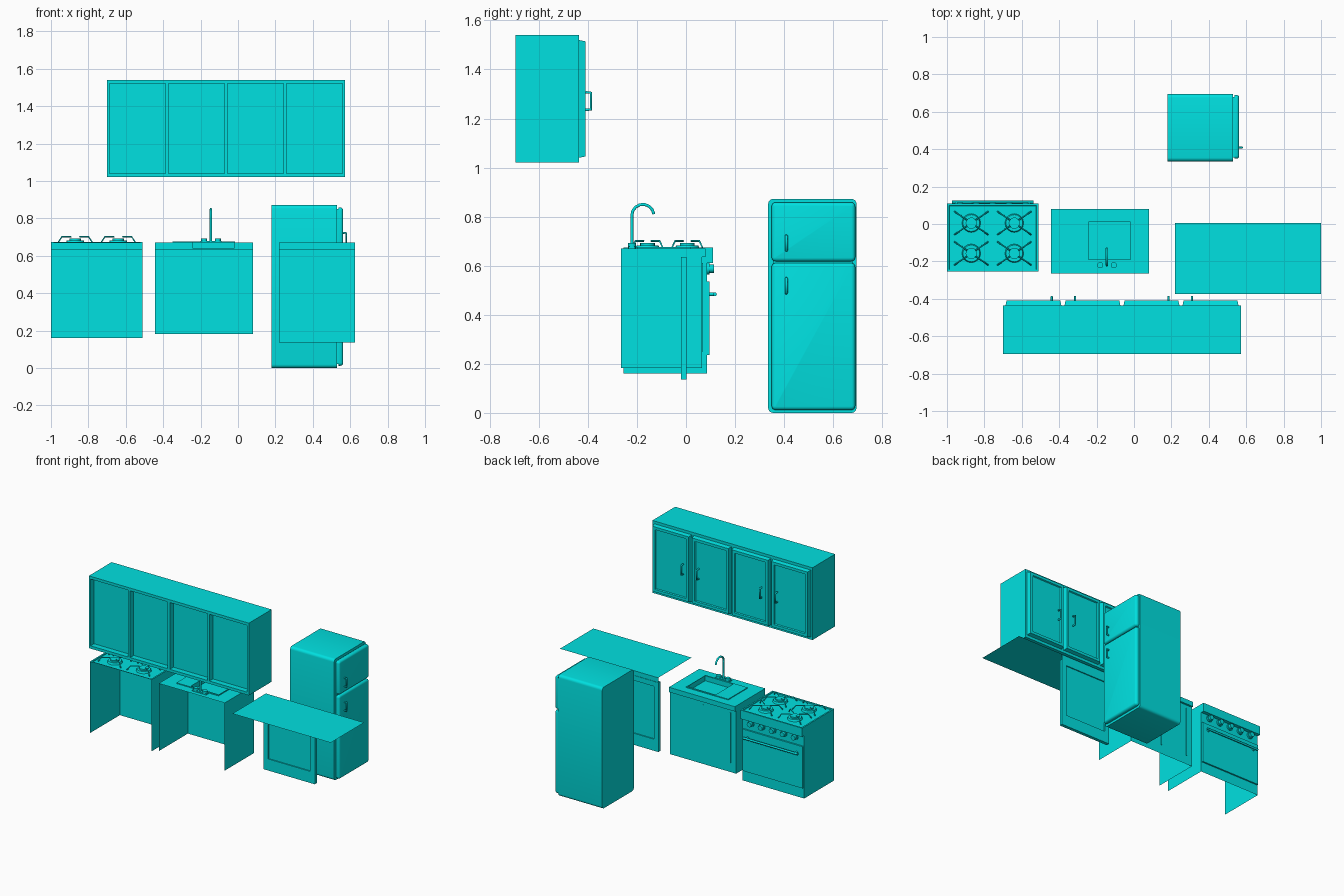
import bpy, bmesh, math
from mathutils import Vector, Matrix

if "Cube" in bpy.data.objects:
    bpy.data.objects.remove(bpy.data.objects["Cube"])

mat = bpy.data.materials.new("cyan")
mat.diffuse_color = (0.0, 0.75, 0.75, 1)
mat.use_nodes = True
mat.node_tree.nodes["Principled BSDF"].inputs["Base Color"].default_value = mat.diffuse_color
DIRS = {'-x': (-1, 0, 0), '+x': (1, 0, 0), '-y': (0, -1, 0), '+y': (0, 1, 0), '-z': (0, 0, -1), '+z': (0, 0, 1)}


def finish(name, bm, smooth=False):
    me = bpy.data.meshes.new(name)
    bm.to_mesh(me)
    bm.free()
    ob = bpy.data.objects.new(name, me)
    bpy.context.collection.objects.link(ob)
    me.materials.append(mat)
    if smooth:
        bpy.context.view_layer.objects.active = ob
        bpy.ops.object.select_all(action='DESELECT')
        ob.select_set(True)
        bpy.ops.object.shade_smooth_by_angle(angle=math.radians(40))
    return ob


def box(name, x, y, z, remove=(), inset=None, steps=(), round_axis=None, round_all=0, r=0.02):
    """Box from ranges; faces can be removed, inset in steps, or edges rounded."""
    bm = bmesh.new()
    bmesh.ops.create_cube(bm, size=1)
    lo, hi = Vector((x[0], y[0], z[0])), Vector((x[1], y[1], z[1]))
    for v in bm.verts:
        v.co = Vector([lo[i] if v.co[i] < 0 else hi[i] for i in range(3)])
    bm.normal_update()

    def face(d):
        return max(bm.faces, key=lambda f: f.normal.dot(Vector(DIRS[d])))
    if inset:
        f = face(inset)
        for t, d in steps:
            bmesh.ops.inset_region(bm, faces=[f], thickness=t, depth=0)
            bmesh.ops.translate(bm, verts=f.verts[:], vec=Vector(DIRS[inset]) * d)
    dead = [face(d) for d in remove]
    if dead:
        bmesh.ops.delete(bm, geom=dead, context='FACES')
    if round_axis is not None:
        es = [e for e in bm.edges if abs((e.verts[0].co - e.verts[1].co).normalized()[round_axis]) > 0.9]
        bmesh.ops.bevel(bm, geom=es, offset=r, segments=4, profile=0.5, affect='EDGES')
    if round_all:
        f = [e for e in bm.edges if min(v.co.x for v in e.verts) > x[1] - 1e-4]
        bmesh.ops.bevel(bm, geom=f, offset=round_all, segments=3, profile=0.5, affect='EDGES')
    return finish(name, bm, round_axis is not None)


def sheets(name, quads):
    bm = bmesh.new()
    for q in quads:
        bm.faces.new([bm.verts.new(p) for p in q])
    return finish(name, bm)


def rect_z(x, y, z):
    return [(x[0], y[0], z), (x[1], y[0], z), (x[1], y[1], z), (x[0], y[1], z)]


def rect_y(x, y, z):
    return [(x[0], y, z[0]), (x[1], y, z[0]), (x[1], y, z[1]), (x[0], y, z[1])]


def ring_z(xo, yo, xi, yi, z):
    return [rect_z(xo, (yo[0], yi[0]), z), rect_z(xo, (yi[1], yo[1]), z),
            rect_z((xo[0], xi[0]), yi, z), rect_z((xi[1], xo[1]), yi, z)]


def cyl(name, c, r, depth, axis='z', n=16, r2=None):
    bm = bmesh.new()
    m = Matrix.Translation(c) @ (Matrix.Rotation(-math.pi / 2, 4, 'X') if axis == 'y' else Matrix())
    bmesh.ops.create_cone(bm, cap_ends=True, segments=n, radius1=r, radius2=r2 or r, depth=depth, matrix=m)
    return finish(name, bm, True)


def tube(name, paths, r, res=1):
    cu = bpy.data.curves.new(name, 'CURVE')
    cu.dimensions = '3D'
    cu.bevel_depth, cu.bevel_resolution, cu.use_fill_caps = r, res, True
    for pts in paths:
        sp = cu.splines.new('POLY')
        sp.points.add(len(pts) - 1)
        for p, co in zip(sp.points, pts):
            p.co = (*co, 1)
    ob = bpy.data.objects.new(name, cu)
    bpy.context.collection.objects.link(ob)
    cu.materials.append(mat)
    return ob


# Wall cabinet: shell, four shallow back recesses, four raised doors
cx, cz = (-0.70, 0.573), (1.02, 1.54)
YB, YF = -0.695, -0.437
box("cabinet_shell", cx, (YB, YF), cz, remove=['-y'])
cells = [(-0.687 + i * 0.3155, -0.388 + i * 0.3155) for i in range(4)]
dz = (1.04, 1.52)
edges = [cx[0]] + [v for c in cells for v in c] + [cx[1]]
frame = [rect_y((edges[i], edges[i + 1]), YB, dz) for i in range(0, 10, 2)]
frame += [rect_y(cx, YB, (cz[0], dz[0])), rect_y(cx, YB, (dz[1], cz[1]))]
sheets("cabinet_back_frame", frame)
for i, c in enumerate(cells):
    box(f"cabinet_back_recess_{i}", c, (YB, YB + 0.04), dz, remove=['-y'])
    box(f"cabinet_door_{i}", c, (YF - 0.003, YF), dz, inset='+y',
        steps=[(0.008, 0.028), (0.028, 0), (0.006, -0.008)])
handle_paths = [[(x, -0.409, 1.235), (x, -0.388, 1.237), (x, -0.388, 1.305), (x, -0.409, 1.307)]
                for x in (-0.44, -0.315, 0.185, 0.31)]
tube("cabinet_handles", handle_paths, 0.006)

# Stove: open at back and bottom
sx = (-1.0, -0.51)
box("stove_body", sx, (-0.255, 0.085), (0.16, 0.635), remove=['-y', '-z', '+z'])
box("stove_top", sx, (-0.255, 0.11), (0.635, 0.675), remove=['-y', '-z'], inset='+z',
    steps=[(0.015, 0), (0.003, -0.006)])
box("stove_control_lip", sx, (0.085, 0.11), (0.612, 0.636), remove=['-y'])
box("oven_door", (-0.995, -0.515), (0.085, 0.096), (0.235, 0.535), remove=['-y'])
for i in range(5):
    x = -0.93 + i * 0.0875
    cyl(f"stove_knob_base_{i}", (x, 0.09, 0.588), 0.023, 0.012, 'y')
    cyl(f"stove_knob_{i}", (x, 0.1, 0.588), 0.017, 0.028, 'y')
tube("oven_handle", [[(-0.972, 0.118, 0.484), (-0.538, 0.118, 0.484)]] +
     [[(x, 0.095, 0.484), (x, 0.118, 0.484)] for x in (-0.95, -0.56)], 0.008)
arms = []
for bx in (-0.87, -0.64):
    for by in (0.005, -0.157):
        cyl("burner_ring", (bx, by, 0.676), 0.05, 0.014, r2=0.045)
        cyl("burner_cap", (bx, by, 0.687), 0.03, 0.01)
        for sxn in (-1, 1):
            for syn in (-1, 1):
                arms.append([(bx + sxn * k * 0.09, by + syn * k * 0.062, h)
                             for k, h in ((0.25, 0.701), (0.8, 0.701), (1, 0.674))])
tube("burner_grates", arms, 0.004, 0)

# Sink unit: open at back and bottom
kx, ky = (-0.445, 0.08), (-0.265, 0.08)
box("sink_body", kx, (-0.265, 0.066), (0.183, 0.635), remove=['-y', '-z', '+z'])
rim_x, rim_y = (-0.35, -0.015), (-0.20, 0.02)
bas_x, bas_y = (-0.243, -0.02), (-0.19, 0.01)
box("sink_counter_edge", kx, ky, (0.635, 0.67), remove=['-y', '-z', '+z'])
sheets("sink_counter_underside", [rect_z(kx, (0.066, 0.08), 0.635)])
sheets("sink_counter_top", ring_z(kx, ky, rim_x, rim_y, 0.67))
box("sink_rim_edge", rim_x, rim_y, (0.67, 0.676), remove=['-z', '+z'])
sheets("sink_rim_top", ring_z(rim_x, rim_y, bas_x, bas_y, 0.676))
box("sink_basin", bas_x, bas_y, (0.64, 0.676), remove=['+z'])
for x in (-0.183, -0.40):
    box("sink_door_seam", (x - 0.004, x + 0.004), (0.066, 0.069), (0.25, 0.61))
FX = -0.145
arch = [(FX, -0.176 - 0.045 * math.cos(a), 0.805 + 0.045 * math.sin(a))
        for a in [math.radians(d) for d in range(0, 151, 25)]]
tube("faucet_spout", [[(FX, -0.221, 0.67)] + arch + [(FX, -0.131, 0.81)]], 0.007)
box("faucet_base", (-0.2, -0.088), (-0.235, -0.207), (0.67, 0.678))
for x in (-0.181, -0.108):
    cyl("faucet_knob", (x, -0.22, 0.682), 0.016, 0.022)

# Breakfast bar: thin top sheet and framed support panel
sheets("bar_top", [rect_z((0.218, 1.0), (-0.375, 0.005), 0.672)])
py = (-0.02, 0.003)
box("bar_panel_left", (0.218, 0.254), py, (0.137, 0.636))
box("bar_panel_right", (0.588, 0.625), py, (0.137, 0.636))
box("bar_panel_top", (0.254, 0.588), py, (0.6, 0.636))
box("bar_panel_bottom", (0.254, 0.588), py, (0.137, 0.22))
box("bar_panel_centre", (0.254, 0.588), (-0.012, -0.005), (0.22, 0.6))
sheets("bar_apron", [rect_y((0.218, 0.625), 0.0, (0.636, 0.672))])

# Refrigerator: rounded body, two rounded doors facing +x
box("fridge_body", (0.18, 0.53), (0.335, 0.695), (0.0, 0.872), round_axis=0, r=0.02)
box("fridge_gasket", (0.53, 0.54), (0.355, 0.68), (0.022, 0.85))
for nm, z in (("lower", (0.012, 0.611)), ("upper", (0.618, 0.858))):
    box(f"fridge_door_{nm}", (0.536, 0.562), (0.349, 0.69), z, round_axis=0, round_all=0.014, r=0.016)
for zc in (0.692, 0.518):
    tube("fridge_handle", [[(0.558, 0.409, zc - 0.03), (0.578, 0.409, zc - 0.03),
                            (0.578, 0.409, zc + 0.03), (0.558, 0.409, zc + 0.03)]], 0.006)
